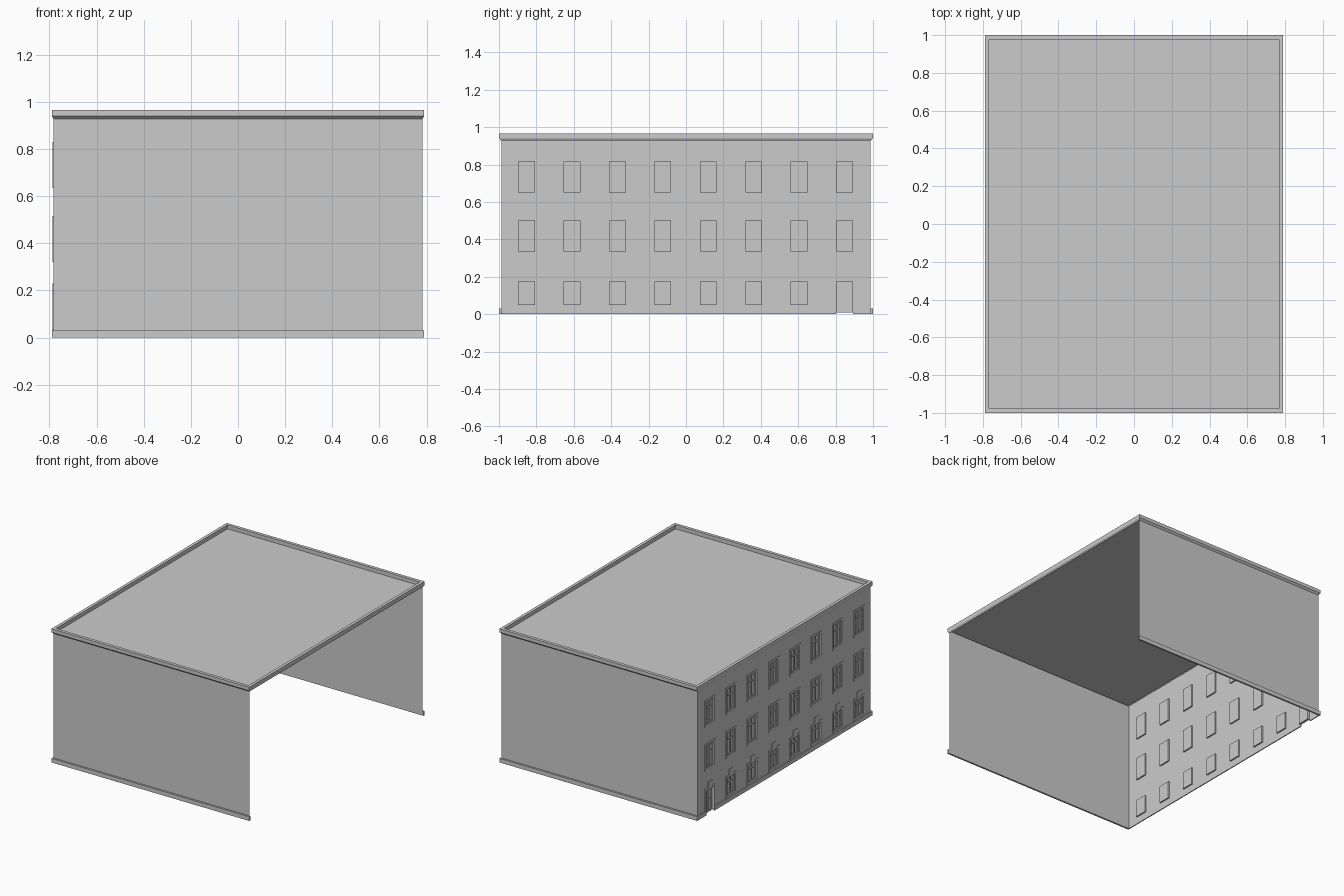
import bpy, bmesh

if "Cube" in bpy.data.objects:
    bpy.data.objects.remove(bpy.data.objects["Cube"])

WX, WY = 0.783, 0.987          # wall planes
OX, OY = 0.79, 1.0             # outer edge of cornice and plinth
TOP, ROOF = 0.965, 0.937
COLS = [-0.853 + 0.243 * i for i in range(8)]
ROWS = [(0.05, 0.175), (0.335, 0.5), (0.65, 0.815)]   # opening heights
HALF = 0.045                   # half width of an opening


def finish(name, bm):
    bmesh.ops.remove_doubles(bm, verts=bm.verts, dist=1e-5)
    me = bpy.data.meshes.new(name)
    bm.to_mesh(me)
    bm.free()
    ob = bpy.data.objects.new(name, me)
    bpy.context.collection.objects.link(ob)
    return ob


def quad(bm, *pts):
    return bm.faces.new([bm.verts.new(p) for p in pts])


def box(bm, x0, x1, y0, y1, z0, z1):
    vs = bmesh.ops.create_cube(bm, size=1)['verts']
    for v in vs:
        v.co = ((x0 + x1) / 2 + v.co.x * (x1 - x0),
                (y0 + y1) / 2 + v.co.y * (y1 - y0),
                (z0 + z1) / 2 + v.co.z * (z1 - z0))


# Plain end walls, single sheets
for name, s in (("front_wall", -1), ("back_wall", 1)):
    bm = bmesh.new()
    pts = [(-WX, s * WY, 0), (WX, s * WY, 0), (WX, s * WY, 0.945), (-WX, s * WY, 0.945)]
    quad(bm, *(pts if s < 0 else pts[::-1]))
    finish(name, bm)

# Openings: (y0, y1, z0, z1, recess depth); the last ground bay is the door
openings = {}
for c, y in enumerate(COLS):
    for r, (z0, z1) in enumerate(ROWS):
        openings[c, r] = (y - HALF, y + HALF, z0, z1, 0.01)
door_y = COLS[-1]
openings[7, 0] = (door_y - HALF, door_y + HALF, 0.01, 0.175, 0.018)

# Window wall: a strip per column with pierced bays, reveals and panes
bm = bmesh.new()
glass = bmesh.new()


def wall(y0, y1, z0, z1):
    quad(bm, (-WX, y1, z0), (-WX, y0, z0), (-WX, y0, z1), (-WX, y1, z1))


left = -WY
for c, y in enumerate(COLS):
    wall(left, y - HALF, 0, 0.945)
    left = y + HALF
    low = 0.01 if c == 7 else 0
    for r in range(3):
        y0, y1, z0, z1, d = openings[c, r]
        if z0 > low:
            wall(y0, y1, low, z0)
        low = z1
        ring = [(y1, z0), (y0, z0), (y0, z1), (y1, z1)]
        for i in range(4):
            a, b = ring[i], ring[(i + 1) % 4]
            quad(bm, (-WX, *a), (-WX, *b), (-WX + d, *b), (-WX + d, *a))
        quad(glass, *[(-WX + d, *p) for p in ring])
    wall(y - HALF, y + HALF, low, 0.945)
wall(left, WY, 0, 0.945)
finish("window_wall", bm)
finish("window_panes", glass)

# Raised trim, keystones, mullions and transoms
trim, bars = bmesh.new(), bmesh.new()
for (c, r), (y0, y1, z0, z1, d) in openings.items():
    out, t = -WX - 0.005, 0.015
    is_door = (c, r) == (7, 0)
    bottom = 0.01 if is_door else z0 - t
    box(trim, out, -WX, y0 - t, y0, bottom, z1 + t)
    box(trim, out, -WX, y1, y1 + t, bottom, z1 + t)
    box(trim, out, -WX, y0, y1, z1, z1 + t)
    if not is_door:
        box(trim, out, -WX, y0, y1, z0 - t, z0)
    mid = (y0 + y1) / 2
    if r == 0:
        box(trim, out, -WX, mid - 0.023, mid + 0.023, z1 + t, 0.23)
    # sash frame, centre post and cross bar
    xa, xb, w = -WX + d - 0.006, -WX + d, 0.007
    zc = 0.092 if is_door else z0 + (z1 - z0) * 0.7
    box(bars, xa, xb, y0, y0 + w, z0, z1)
    box(bars, xa, xb, y1 - w, y1, z0, z1)
    box(bars, xa, xb, y0 + w, y1 - w, z0, z0 + w)
    box(bars, xa, xb, y0 + w, y1 - w, z1 - w, z1)
    box(bars, xa, xb, mid - 0.004, mid + 0.004, z0 + w, z1 - w)
    box(bars, xa, xb, y0 + w, y1 - w, zc - 0.005, zc + 0.005)
finish("window_trim", trim)
finish("window_bars", bars)

# Plinth around the three walls, interrupted at the door
bm = bmesh.new()
for s in (-1, 1):
    box(bm, -OX, OX, min(s * OY, s * WY), max(s * OY, s * WY), 0, 0.03)
box(bm, -OX, -WX, -WY, door_y - HALF, 0, 0.03)
box(bm, -OX, -WX, door_y + HALF, WY, 0, 0.03)
finish("plinth", bm)

# Cornice, parapet and sunken roof as one stepped ring profile
bm = bmesh.new()
profile = [(WX, WY, 0.928), (OX, OY, 0.94), (OX, OY, TOP),
           (0.768, 0.977, TOP), (0.768, 0.977, ROOF)]
loops = [[bm.verts.new((sx * x, sy * y, z)) for sx, sy in ((-1, -1), (1, -1), (1, 1), (-1, 1))]
         for x, y, z in profile]
for lo, hi in zip(loops, loops[1:]):
    for i in range(4):
        j = (i + 1) % 4
        bm.faces.new((lo[i], lo[j], hi[j], hi[i]))
bm.faces.new(loops[-1])
finish("roof_and_cornice", bm)
